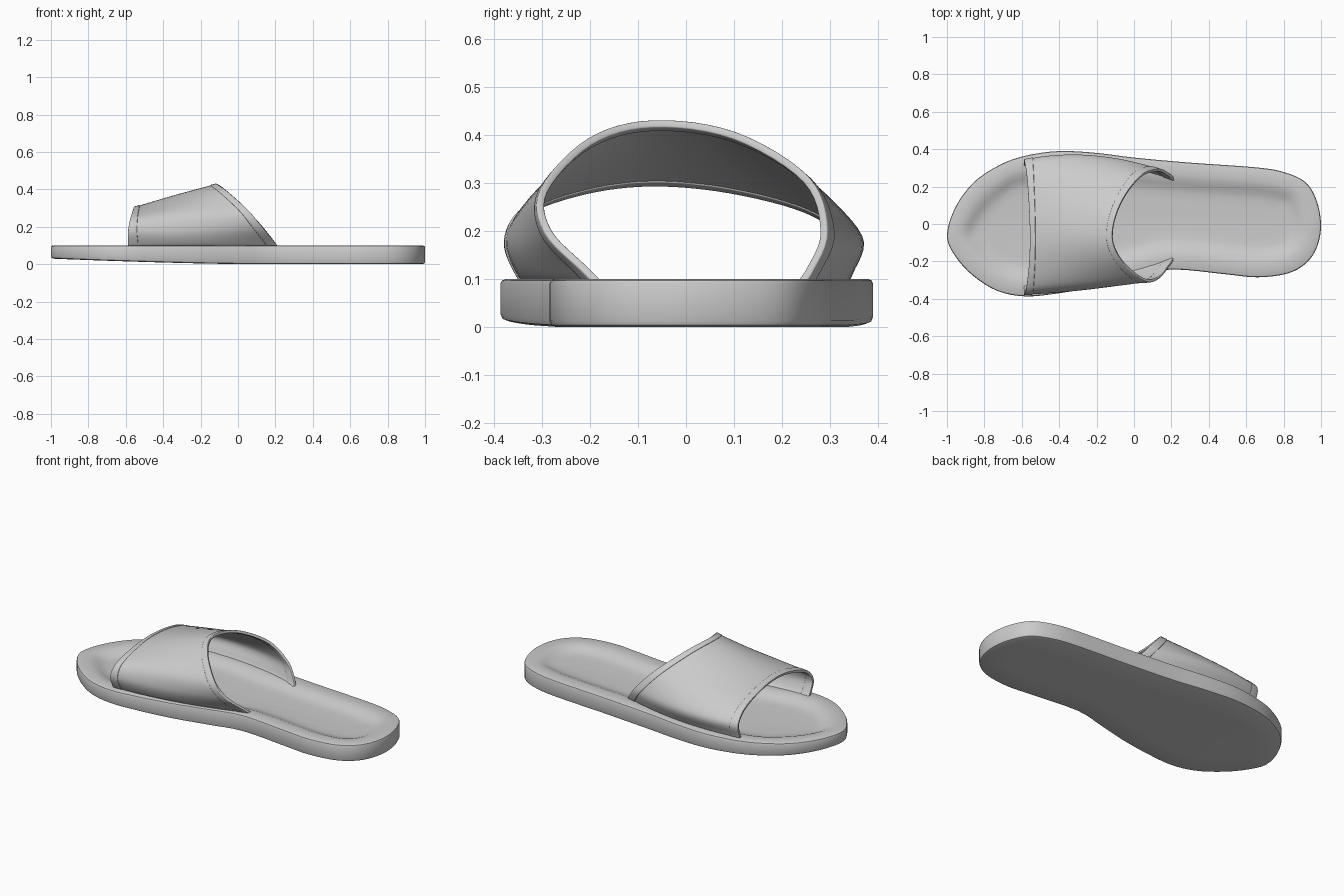
import bpy, bmesh
from mathutils import Vector

if "Cube" in bpy.data.objects:
    bpy.data.objects.remove(bpy.data.objects["Cube"])


def spline(pts, steps, closed=False):
    """Catmull-Rom curve through pts."""
    p = [Vector(q) for q in pts]
    n = len(p)
    out = []
    for i in range(n if closed else n - 1):
        if closed:
            a, b, c, d = (p[(i + k) % n] for k in (-1, 0, 1, 2))
        else:
            a, b, c, d = p[max(i - 1, 0)], p[i], p[i + 1], p[min(i + 2, n - 1)]
        for s in range(steps):
            t = s / steps
            out.append(0.5 * (2 * b + (c - a) * t + (2 * a - 5 * b + 4 * c - d) * t * t
                              + (3 * b - a - 3 * c + d) * t ** 3))
    if not closed:
        out.append(p[-1])
    return out


def skin(name, rows, closed):
    """Bridge rows of points with quads into a smooth object."""
    bm = bmesh.new()
    grid = [[bm.verts.new(p) for p in row] for row in rows]
    n = len(rows[0])
    for a, b in zip(grid, grid[1:]):
        for i in range(n if closed else n - 1):
            j = (i + 1) % n
            bm.faces.new((a[i], a[j], b[j], b[i]))
    bmesh.ops.remove_doubles(bm, verts=bm.verts, dist=0.0005)
    bmesh.ops.recalc_face_normals(bm, faces=bm.faces)
    me = bpy.data.meshes.new(name)
    bm.to_mesh(me)
    bm.free()
    ob = bpy.data.objects.new(name, me)
    bpy.context.collection.objects.link(ob)
    bpy.ops.object.select_all(action='DESELECT')
    ob.select_set(True)
    bpy.context.view_layer.objects.active = ob
    bpy.ops.object.shade_smooth_by_angle(angle=0.7)
    return ob


# Sole: outline rings pulled towards a spine, with a dished footbed
outline = spline([(-1, -.07), (-.96, .08), (-.86, .22), (-.72, .315), (-.58, .365), (-.4, .39),
                  (-.2, .38), (0, .355), (.3, .328), (.65, .303), (.8, .278), (.915, .225),
                  (.975, .13), (1, 0), (.98, -.12), (.92, -.21), (.82, -.265), (.66, -.285),
                  (.5, -.27), (.2, -.243), (0, -.285), (-.2, -.335), (-.4, -.37), (-.58, -.387),
                  (-.73, -.358), (-.86, -.277), (-.95, -.18)], 4, closed=True)


def bottom_z(x):
    return 0.03 * max(0, (0.1 - x) / 1.1) ** 1.5


def ring(inset, z, bottom=False):
    row = []
    for p in outline:
        s = Vector((min(max(p.x, -.66), .7), .025))
        d = s - p
        q = p + d * min(1, inset / d.length)
        row.append((q.x, q.y, bottom_z(q.x) + z if bottom else z))
    return row


rows = [ring(i, z, True) for i, z in ((1, 0), (.15, 0), (.014, 0), (.004, .004), (0, .014))]
rows += [ring(i, z) for i, z in ((0, .09), (.003, .097), (.01, .1), (.07, .1), (.095, .096),
                                 (.12, .086), (.145, .076), (.17, .071), (.21, .069), (1, .068))]
skin("sole", rows, True)

# Strap: three arch sections (toe edge, middle, ankle edge), blended along the foot
toe = spline([(-.588, -.32, .075), (-.588, -.35, .115), (-.588, -.372, .18), (-.575, -.335, .24),
              (-.56, -.21, .284), (-.555, -.07, .3), (-.56, .09, .286), (-.572, .25, .245),
              (-.586, .335, .185), (-.588, .325, .115), (-.588, .31, .075)], 6)
mid = spline([(-.19, -.27, .075), (-.2, -.315, .115), (-.24, -.345, .185), (-.28, -.32, .27),
              (-.32, -.21, .335), (-.338, -.07, .364), (-.325, .1, .345), (-.29, .27, .28),
              (-.24, .36, .19), (-.2, .338, .115), (-.19, .31, .075)], 6)
ankle = spline([(.225, -.165, .075), (.195, -.21, .12), (.13, -.288, .2), (.055, -.296, .285),
                (-.06, -.2, .387), (-.115, -.07, .424), (-.075, .1, .4), (.03, .25, .308),
                (.13, .287, .2), (.195, .258, .12), (.225, .225, .075)], 6)


def strap_row(u):
    a, b, c = 2 * (u - .5) * (u - 1), 4 * u * (1 - u), 2 * u * (u - .5)
    return [p * a + q * b + r * c for p, q, r in zip(toe, mid, ankle)]


def strap_piece(name, u0, u1, thick, count):
    ob = skin(name, [strap_row(u0 + (u1 - u0) * i / count) for i in range(count + 1)], False)
    so = ob.modifiers.new("thickness", 'SOLIDIFY')
    so.thickness = thick
    so.offset = 0
    be = ob.modifiers.new("soft_edge", 'BEVEL')
    be.width = 0.003
    be.segments = 2
    be.limit_method = 'ANGLE'
    be.angle_limit = 1.0


strap_piece("strap", .01, .99, .01, 16)
# Raised hems along both strap edges
strap_piece("toe_hem", 0, .07, .016, 3)
strap_piece("ankle_hem", .93, 1, .016, 3)
